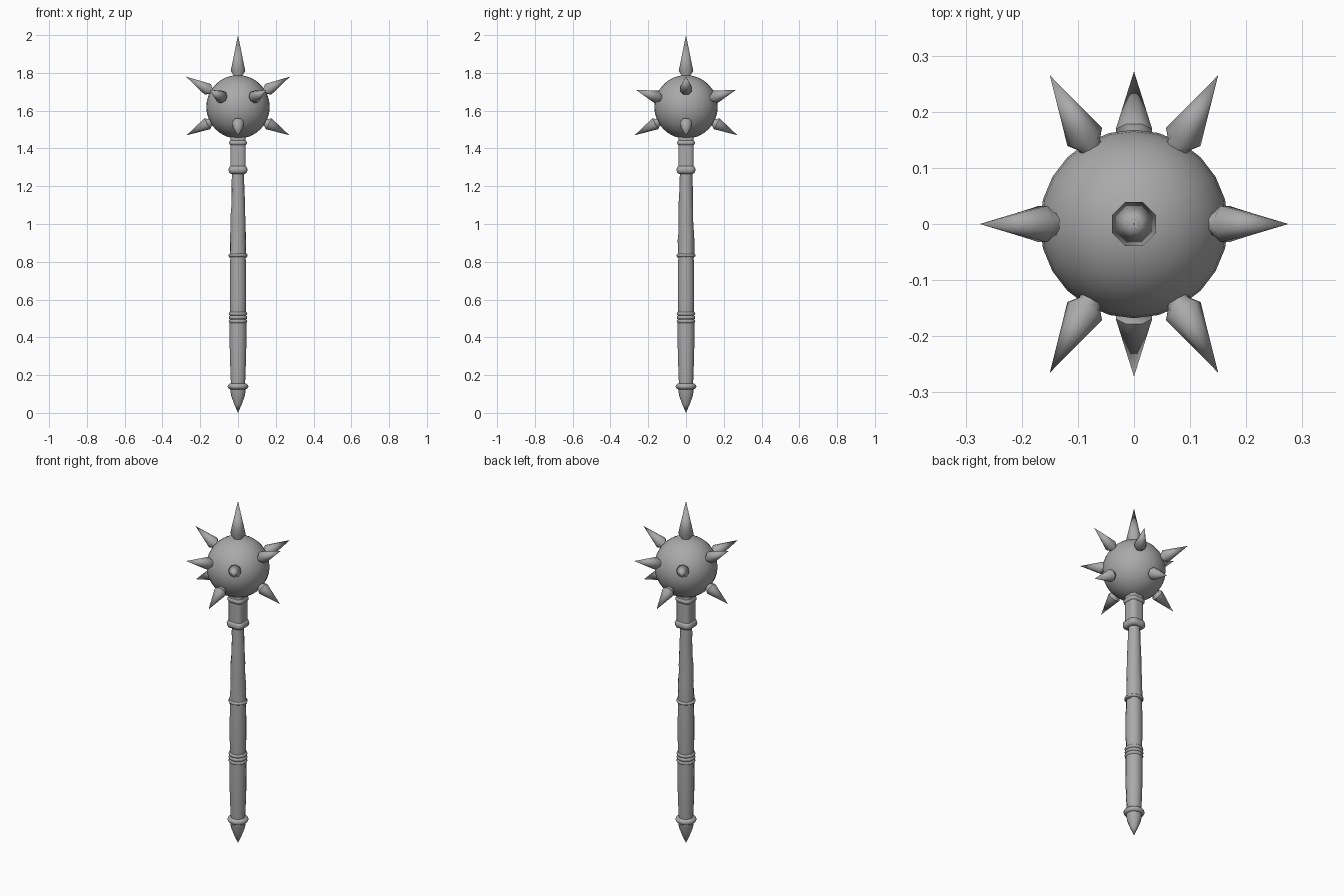
import bpy, bmesh, math, random
from mathutils import Vector

random.seed(4)
if "Cube" in bpy.data.objects:
    bpy.data.objects.remove(bpy.data.objects["Cube"], do_unlink=True)

steel = bpy.data.materials.new("grey_steel")
steel.use_nodes = True
GREY = (0.4, 0.4, 0.4, 1)
steel.diffuse_color = GREY
steel.node_tree.nodes["Principled BSDF"].inputs["Base Color"].default_value = GREY


def finish(name, bm, angle=50):
    bmesh.ops.recalc_face_normals(bm, faces=bm.faces)
    mesh = bpy.data.meshes.new(name)
    bm.to_mesh(mesh)
    bm.free()
    mesh.materials.append(steel)
    obj = bpy.data.objects.new(name, mesh)
    bpy.context.collection.objects.link(obj)
    bpy.ops.object.select_all(action="DESELECT")
    obj.select_set(True)
    bpy.context.view_layer.objects.active = obj
    bpy.ops.object.shade_smooth_by_angle(angle=math.radians(angle))
    return obj


def lathe(name, profile, sides=16, corner=1.0, wobble=0.0, angle=50):
    """Turn (radius, height) pairs; corner > 1 pushes the diagonals towards a square."""
    bm = bmesh.new()
    rings = []
    for r, z in profile:
        ring = []
        for i in range(sides):
            a = math.tau * (i + 0.5) / sides
            c, s = math.cos(a), math.sin(a)
            k = min(1 / max(abs(c), abs(s)), corner) if corner > 1 else 1
            k *= r * (1 + random.uniform(-wobble, wobble))
            ring.append(bm.verts.new((c * k, s * k, z)))
        rings.append(ring)
    for low, high in zip(rings, rings[1:]):
        for i in range(sides):
            j = (i + 1) % sides
            bm.faces.new((low[i], low[j], high[j], high[i]))
    bm.faces.new(rings[0])
    bm.faces.new(rings[-1])
    bmesh.ops.remove_doubles(bm, verts=bm.verts, dist=1e-5)
    return finish(name, bm, angle)


def band(name, z, radius, half, inner, corner=1.0):
    """Rounded ring around the handle."""
    steps = [math.pi * (i / 6 - 0.5) for i in range(7)]
    profile = [(inner + (radius - inner) * math.cos(t), z + half * math.sin(t)) for t in steps]
    return lathe(name, profile, corner=corner)


# Handle, from the pommel point upwards
lathe("pommel_point", [(0, 0), (0.02, 0.045), (0.037, 0.09), (0.042, 0.125)])
band("pommel_ring", 0.14, 0.056, 0.016, 0.038)
lathe("lower_grip", [(0.038, 0.14), (0.041, 0.2), (0.045, 0.32), (0.046, 0.42), (0.045, 0.5)], 12)
for i, z in enumerate((0.485, 0.505, 0.525)):
    band(f"middle_ring_{i + 1}", z, 0.05, 0.01, 0.042)
lathe("upper_grip", [(0.042, 0.51), (0.045, 0.62), (0.045, 0.72), (0.042, 0.83)], 12)
band("grip_top_ring", 0.834, 0.052, 0.009, 0.04)
lathe("wooden_shaft",
      [(0.046 - 0.014 * i / 10, 0.82 + 0.046 * i) for i in range(11)], 10, wobble=0.06)

# Squared neck with its two collars
lathe("neck", [(0.041, 1.28), (0.041, 1.46)], corner=1.27)
band("lower_collar", 1.287, 0.05, 0.021, 0.036, corner=1.25)
band("upper_collar", 1.43, 0.047, 0.014, 0.036, corner=1.25)

# Head
CENTRE = Vector((0, 0, 1.62))
bm = bmesh.new()
bmesh.ops.create_uvsphere(bm, u_segments=24, v_segments=16, radius=0.168)
bmesh.ops.translate(bm, verts=bm.verts, vec=CENTRE)
finish("ball_head", bm)


def spike(name, tip, scale=1.0):
    profile = [(0.027, 0.14), (0.021, 0.168), (0.035, 0.168 + 0.018 * scale)]
    profile = [(r * scale, d) for r, d in profile] + [(0, tip.length)]
    obj = lathe(name, profile, 8)
    obj.location = CENTRE
    obj.rotation_mode = "QUATERNION"
    obj.rotation_quaternion = Vector((0, 0, 1)).rotation_difference(tip)


# Spikes: one on top, an upper ring of six, a lower ring of four
spike("top_spike", Vector((0, 0, 0.38)), 1.2)
for side, sx in (("left", 1), ("right", -1)):
    spike(f"upper_{side}_spike", Vector((0.275 * sx, 0, 0.16)))
    spike(f"lower_{side}_spike", Vector((0.272 * sx, 0, -0.15)))
    for end, sy in (("front", -1), ("back", 1)):
        spike(f"upper_{end}_{side}_spike", Vector((0.15 * sx, 0.265 * sy, 0.09)))
for end, sy in (("front", -1), ("back", 1)):
    spike(f"lower_{end}_spike", Vector((0, 0.272 * sy, -0.15)))
